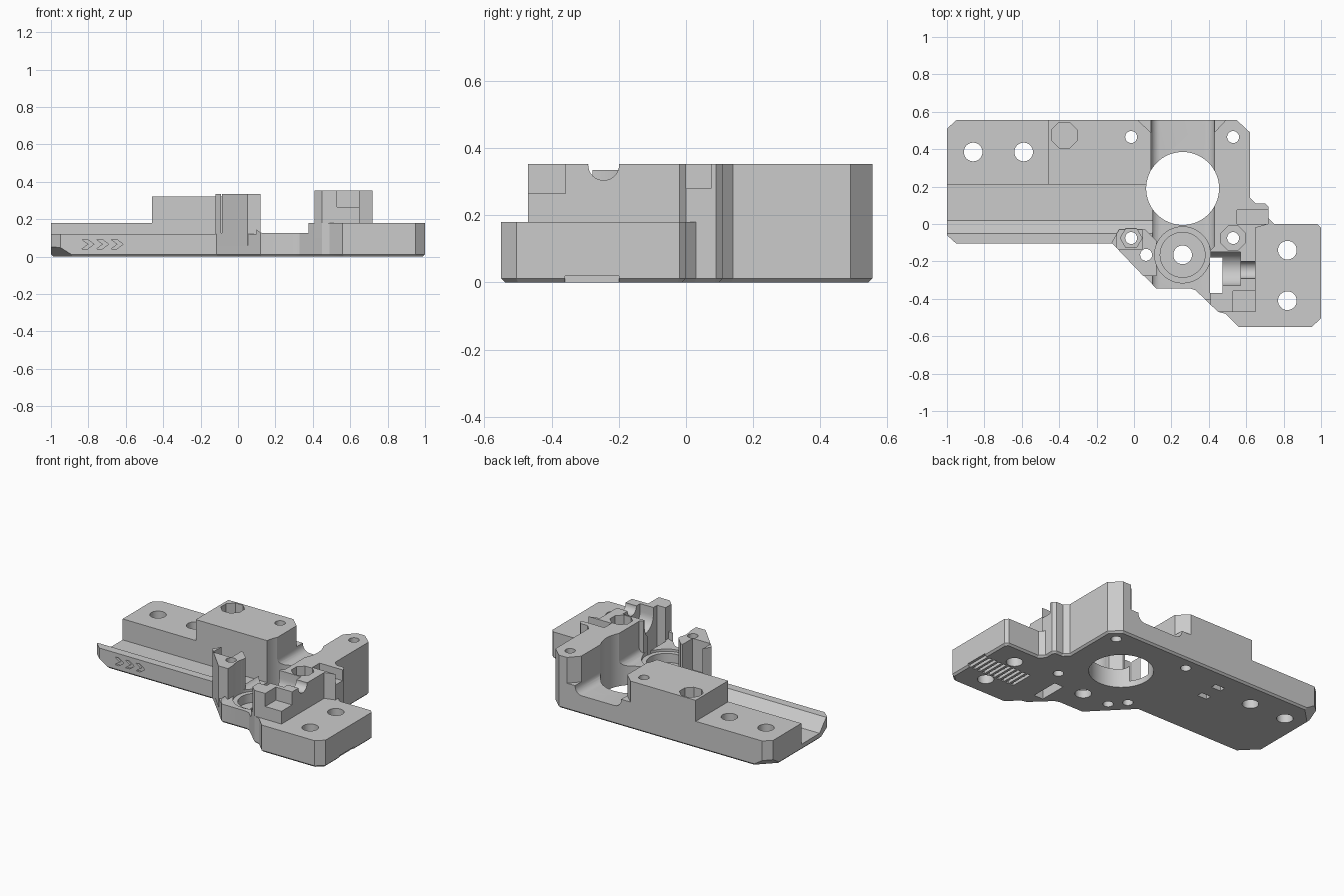
import bpy, bmesh, math
from mathutils import Vector

if "Cube" in bpy.data.objects:
    bpy.data.objects.remove(bpy.data.objects["Cube"], do_unlink=True)

grey = bpy.data.materials.new("plain grey")
grey.use_nodes = True
grey.diffuse_color = (0.6, 0.6, 0.6, 1)
grey.node_tree.nodes["Principled BSDF"].inputs["Base Color"].default_value = (0.6, 0.6, 0.6, 1)


def prism(name, points, lo, hi, axis="z", bevel=0):
    """Extrude a flat outline along one axis."""
    place = {"x": lambda a, b, h: (h, a, b),
             "y": lambda a, b, h: (a, h, b),
             "z": lambda a, b, h: (a, b, h)}[axis]
    bm = bmesh.new()
    low = bm.faces.new([bm.verts.new(place(a, b, lo)) for a, b in points])
    high = bmesh.ops.extrude_face_region(bm, geom=[low], use_keep_orig=True)["geom"]
    step = Vector(place(0, 0, hi - lo))
    for v in high:
        if isinstance(v, bmesh.types.BMVert):
            v.co += step
    bmesh.ops.recalc_face_normals(bm, faces=bm.faces)
    if bevel:
        bmesh.ops.bevel(bm, geom=list(low.edges), offset=bevel, segments=1, affect="EDGES")
    mesh = bpy.data.meshes.new(name)
    bm.to_mesh(mesh)
    bm.free()
    mesh.materials.append(grey)
    obj = bpy.data.objects.new(name, mesh)
    bpy.context.collection.objects.link(obj)
    return obj


def ring(x, y, r, sides, turn=0.0):
    return [(x + r * math.cos(turn + math.tau * i / sides),
             y + r * math.sin(turn + math.tau * i / sides)) for i in range(sides)]


def rect(a0, a1, b0, b1):
    return [(a0, b0), (a1, b0), (a1, b1), (a0, b1)]


def combine(tool, operation):
    """Apply a boolean to the body and drop the tool."""
    tool.hide_render = True
    mod = body.modifiers.new("shape", "BOOLEAN")
    mod.operation, mod.solver, mod.object = operation, "EXACT", tool
    bpy.context.view_layer.objects.active = body
    bpy.ops.object.modifier_apply(modifier=mod.name)
    bpy.data.objects.remove(tool, do_unlink=True)


def add(*args, **kw):
    combine(prism("added part", *args, **kw), "UNION")


def cut(*args, **kw):
    combine(prism("cutter", *args, **kw), "DIFFERENCE")


# Base plate
body = prism("mount_body", [
    (-1, 0.51), (-0.95, 0.555), (0.55, 0.555), (0.62, 0.49), (0.62, 0.14), (0.65, 0.11),
    (0.70, 0.11), (0.72, 0.09), (0.72, 0.03), (0.75, 0), (0.98, 0), (1, -0.02),
    (1, -0.505), (0.95, -0.55), (0.56, -0.55), (0.49, -0.48), (0.45, -0.47),
    (0.33, -0.355), (0.30, -0.345), (0.12, -0.345), (-0.115, -0.105),
    (-0.95, -0.105), (-1, -0.06)], 0, 0.18, bevel=0.012)

# Chamfers under the left corners
for y, side in ((-0.0825, -1), (0.5325, 1)):
    n = Vector((-1, side, -1.6)).normalized()
    tool = prism("corner cutter", rect(-0.15, 0.15, -0.15, 0.15), 0, 0.2)
    tool.rotation_euler = n.to_track_quat("Z", "Y").to_euler()
    tool.location = (-0.975, y, 0.05)
    bpy.context.view_layer.update()
    combine(tool, "DIFFERENCE")

# Trough behind the front lip
cut([(-0.4, 0.12), (-0.05, 0.12), (0.02, 0.04), (0.212, 0.04), (0.212, 0.5), (-0.4, 0.5)],
    -1.1, 0.1, axis="x")

# Central channel with filleted sides
r, floor = 0.05, 0.125
arc = [(r * math.sin(i * math.pi / 12), r - r * math.cos(i * math.pi / 12)) for i in range(7)]
cut([(0.09 + r - a, floor + b) for a, b in reversed(arc)]
    + [(0.43 - r + a, floor + b) for a, b in arc] + [(0.43, 0.5), (0.09, 0.5)],
    -0.4, 0.7, axis="y")

# Back left block
add([(-0.46, 0.212), (0.09, 0.212), (0.09, 0.49), (0.02, 0.555), (-0.46, 0.555)], 0.1, 0.32)
# Back right post with side lug
add([(0.43, -0.02), (0.43, 0.49), (0.49, 0.555), (0.55, 0.555), (0.62, 0.49), (0.62, 0.14),
     (0.65, 0.11), (0.70, 0.11), (0.72, 0.09), (0.72, 0), (0.65, -0.02)], 0.1, 0.352)
# Front right roller block
add([(0.41, -0.432), (0.45, -0.47), (0.65, -0.47), (0.65, 0.01), (0.43, 0.01),
     (0.43, -0.12), (0.41, -0.14)], 0.1, 0.352)
# Front post
add([(-0.12, -0.10), (0.05, -0.278), (0.12, -0.278), (0.12, -0.09), (0.06, -0.03),
     (-0.08, -0.03)], 0.06, 0.335)
cut(rect(-0.09, 0.045, -0.135, 0.1), 0.125, 0.5)

# Large bore and bearing counterbore
cut(ring(0.26, 0.19, 0.195, 64), -0.1, 0.6)
cut(ring(0.26, -0.165, 0.15, 48), 0.11, 0.5)
cut(ring(0.26, -0.165, 0.12, 48), 0.05, 0.3)

# Screw holes
for x, y, radius in ((-0.86, 0.385, 0.05), (-0.59, 0.385, 0.05), (0.82, -0.14, 0.05),
                     (0.82, -0.41, 0.05), (0.26, -0.165, 0.05), (-0.015, 0.465, 0.032),
                     (0.53, 0.465, 0.032), (-0.015, -0.075, 0.032), (0.53, -0.075, 0.032),
                     (0.065, -0.165, 0.032)):
    cut(ring(x, y, radius, 32), -0.1, 0.6)

# Nut and magnet pockets
cut(ring(-0.015, -0.075, 0.058, 6), 0.08, 0.3)
cut(ring(0.53, -0.075, 0.07, 8, math.pi / 8), 0.27, 0.5)
cut(ring(-0.372, 0.475, 0.074, 8, math.pi / 8), 0.24, 0.5)

# Roller pocket, axle groove, slot and stepped corner
cut(ring(-0.24, 0.30, 0.09, 32), 0.40, 0.57, axis="x")
cut(rect(-0.33, -0.15, 0.30, 0.5), 0.40, 0.57, axis="x")
cut(ring(-0.245, 0.35, 0.046, 32), 0.5, 0.7, axis="x")
cut(rect(0.405, 0.472, -0.37, -0.18), -0.1, 0.6)
cut(rect(0.53, 0.7, -0.5, -0.358), 0.265, 0.5)
# Side lug pocket
cut(rect(0.55, 0.8, 0, 0.075), 0.28, 0.5)

# Engraved arrows on the front lip
for i in range(3):
    x = -0.835 + i * 0.078
    cut([(x, 0.04), (x + 0.03, 0.04), (x + 0.065, 0.066), (x + 0.03, 0.092), (x, 0.092),
         (x + 0.035, 0.066)], -0.2, -0.092, axis="y")

# Ribbed belt recess and tie slots underneath
for i in range(10):
    x = 0.645 + i * 0.0375
    cut(rect(x, x + 0.021, -0.36, -0.2), -0.1, 0.02)
for y in (0.28, 0.41):
    cut(rect(-0.35, -0.28, y - 0.02, y + 0.02), -0.1, 0.03)

# Smooth the round walls, keep edges sharp
bpy.ops.object.select_all(action="DESELECT")
body.select_set(True)
bpy.context.view_layer.objects.active = body
bpy.ops.object.shade_smooth_by_angle(angle=math.radians(25))
